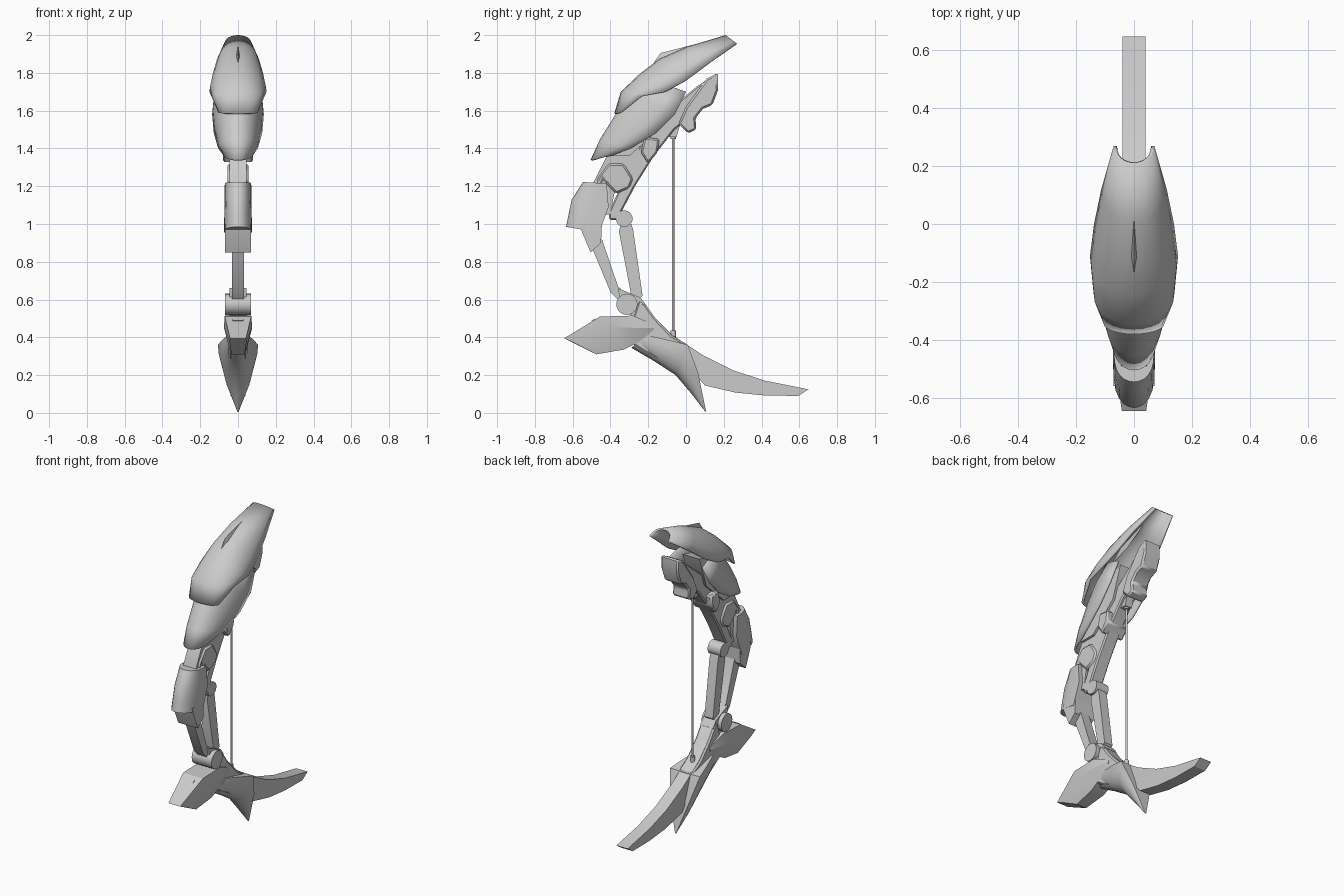
import bpy, bmesh, math
from mathutils import Vector

if "Cube" in bpy.data.objects:
    bpy.data.objects.remove(bpy.data.objects["Cube"])

grey = bpy.data.materials.new("light_grey")
grey.diffuse_color = (0.6, 0.6, 0.6, 1)
grey.use_nodes = True
grey.node_tree.nodes["Principled BSDF"].inputs["Base Color"].default_value = grey.diffuse_color


def finish(name, bm, angle=30):
    bmesh.ops.recalc_face_normals(bm, faces=bm.faces)
    me = bpy.data.meshes.new(name)
    bm.to_mesh(me)
    bm.free()
    me.materials.append(grey)
    ob = bpy.data.objects.new(name, me)
    bpy.context.collection.objects.link(ob)
    bpy.ops.object.select_all(action='DESELECT')
    ob.select_set(True)
    bpy.context.view_layer.objects.active = ob
    bpy.ops.object.shade_smooth_by_angle(angle=math.radians(angle))
    return ob


def prism(name, outline, hw, x=0.0, bevel=0.0):
    """Side outline (y, z) extruded across x."""
    bm = bmesh.new()
    a = [bm.verts.new((x - hw, y, z)) for y, z in outline]
    f = bm.faces.new(a)
    new = bmesh.ops.extrude_face_region(bm, geom=[f])['geom']
    bmesh.ops.translate(bm, vec=(2 * hw, 0, 0),
                        verts=[v for v in new if isinstance(v, bmesh.types.BMVert)])
    ob = finish(name, bm)
    if bevel:
        m = ob.modifiers.new("bevel", 'BEVEL')
        m.width, m.segments, m.limit_method = bevel, 1, 'ANGLE'
    return ob


def shell(name, ridge, edge, n=6, power=0.85, thick=0.012, closed=False):
    """Curved plate: each row arcs from -width over the ridge to +width."""
    bm = bmesh.new()
    rows = []
    for (ry, rz), (ey, ez, w) in zip(ridge, edge):
        row = []
        for i in range(-n, n + 1):
            t = i / n * math.pi / 2
            c = abs(math.cos(t)) ** power
            row.append(bm.verts.new((w * math.sin(t), ey + (ry - ey) * c, ez + (rz - ez) * c)))
        rows.append(row)
    for a, b in zip(rows, rows[1:]):
        for i in range(2 * n):
            bm.faces.new((a[i], a[i + 1], b[i + 1], b[i]))
        if closed:
            bm.faces.new((a[0], b[0], b[-1], a[-1]))
    if closed:
        bm.faces.new(rows[0])
        bm.faces.new(rows[-1])
    ob = finish(name, bm, 35)
    if not closed:
        m = ob.modifiers.new("thickness", 'SOLIDIFY')
        m.thickness, m.offset = thick, -1
    return ob


def cylinder(name, y, z0, r, hw, z1=None):
    """Pin across x, or an upright rod when z1 is given."""
    bm = bmesh.new()
    bmesh.ops.create_cone(bm, cap_ends=True, segments=24, radius1=r, radius2=r,
                          depth=2 * hw if z1 is None else z1 - z0)
    for v in bm.verts:
        v.co = Vector((v.co.z, v.co.x + y, v.co.y + z0)) if z1 is None \
            else v.co + Vector((0, y, (z0 + z1) / 2))
    return finish(name, bm)


# Thigh armour: two overlapping curved plates
shell("upper_shell",
      [(-.38, 1.585), (-.345, 1.70), (-.245, 1.795), (-.14, 1.875), (.01, 1.94), (.21, 2.0)],
      [(-.34, 1.59, .105), (-.235, 1.675, .14), (-.11, 1.70, .152), (.0, 1.76, .138),
       (.12, 1.85, .113), (.27, 1.955, .07)])
shell("lower_shell",
      [(-.505, 1.34), (-.455, 1.45), (-.37, 1.585), (-.28, 1.70), (-.2, 1.77)],
      [(-.40, 1.36, .075), (-.29, 1.40, .105), (-.16, 1.48, .128), (-.06, 1.58, .137),
       (.0, 1.70, .125)])

# Raised crest on the upper plate
bm = bmesh.new()
ends = [bm.verts.new(p) for p in ((0, -.20, 1.81), (0, .12, 1.97))]
sides = [bm.verts.new((s * .016, -.10, 1.87)) for s in (-1, 1)]
top = bm.verts.new((0, -.135, 1.905))
low = bm.verts.new((0, -.06, 1.86))
for e in ends:
    for s in sides:
        bm.faces.new((e, s, top))
        bm.faces.new((e, s, low))
finish("crest", bm)

# Inner thigh frame
prism("thigh_frame", [(.165, 1.80), (.06, 1.73), (-.10, 1.60), (-.22, 1.47), (-.30, 1.30),
                      (-.41, 1.06), (-.405, 1.02), (-.365, 1.02), (-.27, 1.20), (-.17, 1.36),
                      (-.06, 1.50), (.09, 1.62), (.17, 1.72)], .045, bevel=.008)
prism("thigh_block", [(.17, 1.80), (.11, 1.77), (.0, 1.62), (-.04, 1.53), (.01, 1.48),
                      (.055, 1.50), (.05, 1.56), (.09, 1.61), (.14, 1.63), (.17, 1.71)],
      .06, bevel=.01)
prism("frame_core", [(-.05, 1.72), (-.20, 1.68), (-.36, 1.45), (-.41, 1.36), (-.30, 1.36),
                     (-.12, 1.52)], .06)
prism("clasp", [(-.22, 1.46), (-.24, 1.38), (-.20, 1.32), (-.15, 1.38), (-.14, 1.45)],
      .08, bevel=.01)
prism("rod_mount", [(-.09, 1.50), (-.09, 1.46), (-.05, 1.46), (-.03, 1.53)], .025)

# Knee link and its curved guard
prism("knee_link", [(-.40, 1.40), (-.44, 1.32), (-.50, 1.20), (-.50, 1.05), (-.40, 1.05),
                    (-.38, 1.16), (-.30, 1.22), (-.24, 1.42)], .045)
prism("knee_collar", [(-.46, 1.17), (-.44, 1.24), (-.41, 1.20), (-.37, 1.16), (-.30, 1.19),
                      (-.28, 1.24), (-.33, 1.32), (-.41, 1.32), (-.47, 1.24)], .055, bevel=.01)
shell("knee_guard",
      [(-.545, 1.222), (-.605, 1.13), (-.62, 1.06), (-.635, .985)],
      [(-.42, 1.215, .07), (-.41, 1.09, .072), (-.435, 1.02, .073), (-.46, .955, .073)],
      power=.6, closed=True)
prism("knee_base", [(-.56, 1.0), (-.55, .955), (-.505, .85), (-.45, .90), (-.445, 1.0)], .07)

# Twin shin struts and joints
prism("front_strut", [(-.50, .88), (-.40, .64), (-.34, .58), (-.29, .60), (-.36, .67),
                      (-.445, .92)], .032)
prism("rear_strut", [(-.355, .96), (-.335, 1.04), (-.30, 1.03), (-.28, .97), (-.23, .62),
                     (-.28, .57)], .03)
cylinder("knee_pin", -.327, 1.028, .044, .045)
cylinder("ankle_pin", -.313, .575, .056, .07)
prism("ankle_block", [(-.36, .66), (-.24, .61), (-.21, .57), (-.25, .50), (-.34, .54)], .045)

# Front toe: wedge with a narrower nose
bm = bmesh.new()
rows = []
for top_yz, mid_yz, low_yz, w0, w1, w2 in (
        ((-.645, .395), (-.60, .375), (-.475, .31), .042, .045, .035),
        ((-.455, .51), (-.40, .455), (-.33, .335), .07, .075, .045),
        ((-.28, .515), (-.26, .45), (-.25, .375), .07, .075, .05),
        ((-.165, .465), (-.168, .45), (-.175, .435), .05, .055, .05)):
    pts = [(-w0, *top_yz), (-w1, *mid_yz), (-w2, *low_yz),
           (w2, *low_yz), (w1, *mid_yz), (w0, *top_yz)]
    rows.append([bm.verts.new(p) for p in pts])
for a, b in zip(rows, rows[1:]):
    for i in range(6):
        j = (i + 1) % 6
        bm.faces.new((a[i], a[j], b[j], b[i]))
bm.faces.new(rows[0])
bm.faces.new(rows[-1])
finish("front_toe", bm, 20)
prism("toe_slot", [(-.50, .488), (-.49, .494), (-.48, .499), (-.485, .480)], .03)

# Foot body, pointed claw and swept rear spur
prism("foot_body", [(-.25, .60), (-.215, .575), (-.165, .505), (-.075, .41), (.01, .36),
                    (-.05, .24), (-.17, .29), (-.28, .36), (-.29, .48)], .05, bevel=.01)
shell("claw",
      [(-.29, .345), (-.17, .275), (-.055, .20), (.03, .10), (.103, .005)],
      [(-.20, .41, .055), (-.09, .385, .085), (.01, .36, .106), (.065, .21, .07),
       (.106, .008, .004)], power=.9, closed=True)
prism("rear_spur", [(-.16, .50), (-.07, .41), (.09, .305), (.25, .225), (.42, .17),
                    (.648, .125), (.595, .09), (.42, .092), (.26, .108), (.10, .145),
                    (.0, .26)], .04)

# Thin upright tendon rod with end fittings
cylinder("tendon_rod", -.068, .41, .006, 0, 1.48)
cylinder("tendon_foot", -.068, .39, .014, 0, .435)
cylinder("tendon_head", -.068, 1.45, .014, 0, 1.485)
